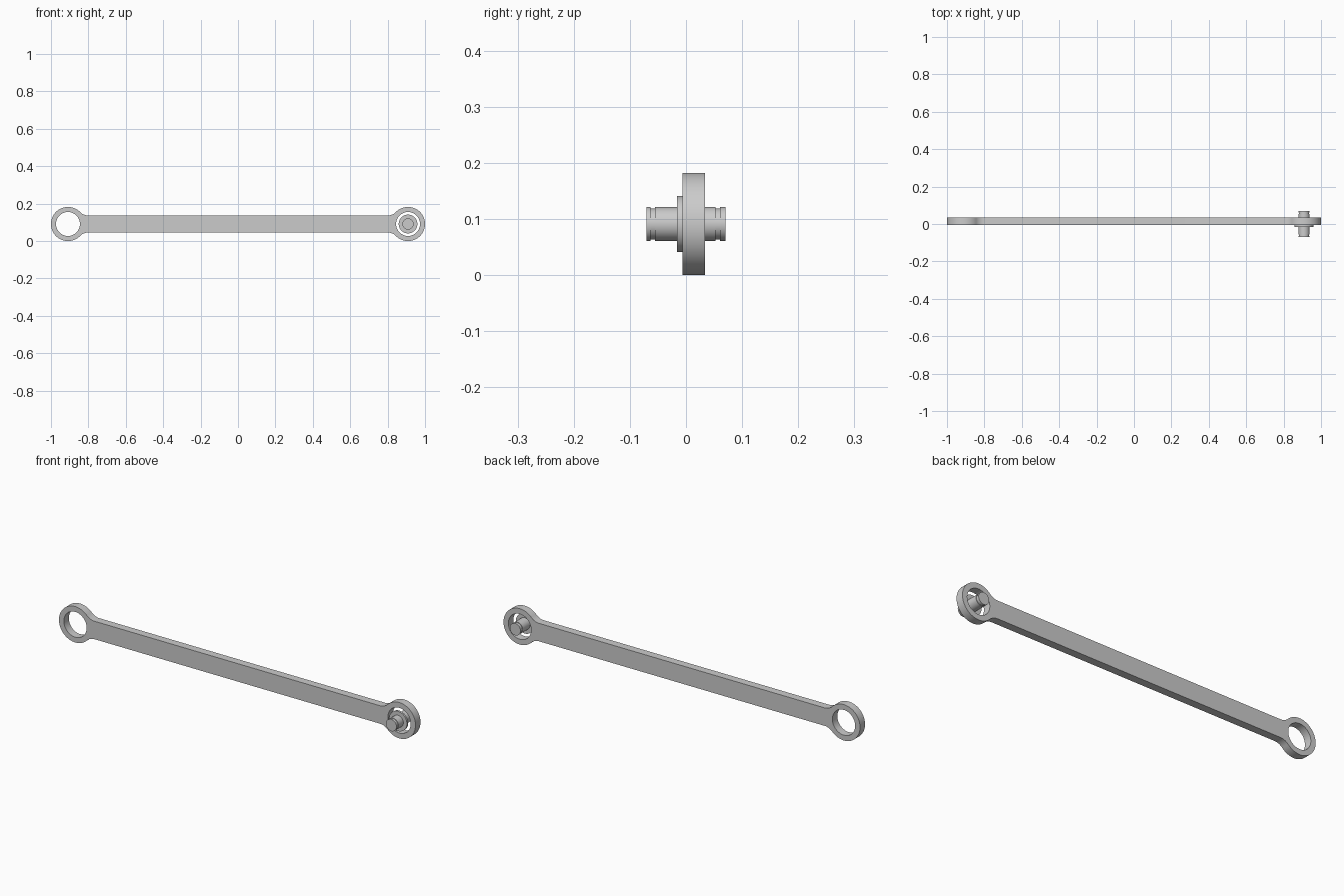
import bpy, bmesh
from math import sin, cos, pi, atan2, sqrt

if "Cube" in bpy.data.objects:
    bpy.data.objects.remove(bpy.data.objects["Cube"])

R, HOLE, HALF, FILLET = 0.091, 0.064, 0.0455, 0.062
CX, CZ = 1 - R, R
Y0, Y1 = -0.006, 0.034


def finish(bm, name):
    bmesh.ops.recalc_face_normals(bm, faces=bm.faces)
    mesh = bpy.data.meshes.new(name)
    bm.to_mesh(mesh)
    bm.free()
    ob = bpy.data.objects.new(name, mesh)
    bpy.context.collection.objects.link(ob)
    bpy.ops.object.select_all(action='DESELECT')
    ob.select_set(True)
    bpy.context.view_layer.objects.active = ob
    return ob


def arc(cx, cz, r, a0, a1, n):
    return [(cx + r * cos(a0 + (a1 - a0) * i / n),
             cz + r * sin(a0 + (a1 - a0) * i / n)) for i in range(n + 1)]


def lathe(name, profile, x, z, steps=64):
    """Revolve (radius, y) points around a y-parallel axis."""
    bm = bmesh.new()
    verts = [bm.verts.new((x + r, y, z)) for r, y in profile]
    edges = [bm.edges.new(p) for p in zip(verts, verts[1:])]
    bmesh.ops.spin(bm, geom=verts + edges, cent=(x, 0, z), axis=(0, 1, 0),
                   angle=2 * pi, steps=steps)
    bmesh.ops.remove_doubles(bm, verts=bm.verts, dist=1e-5)
    ob = finish(bm, name)
    bpy.ops.object.shade_smooth_by_angle()
    return ob


# Link plate: bar flowing through concave fillets into two eyes
fz = HALF + FILLET
dx = sqrt((R + FILLET) ** 2 - fz ** 2)
a = atan2(fz, -dx)
upper = arc(CX, 0, R, 0, a, 40) + arc(CX - dx, fz, FILLET, a - pi, -pi / 2, 12)[1:]
left = [(-x, z) for x, z in reversed(upper)]
outline = upper + left
outline += [(x, -z) for x, z in reversed(outline[1:-1])]

# Curve with the two bores as inner splines, extruded to thickness
curve = bpy.data.curves.new("link_plate", 'CURVE')
curve.dimensions = '2D'
curve.fill_mode = 'BOTH'
curve.extrude = (Y1 - Y0) / 2
bores = [arc(s * CX, 0, HOLE, 0, 2 * pi, 64)[:-1] for s in (-1, 1)]
for loop in [outline] + bores:
    sp = curve.splines.new('POLY')
    sp.points.add(len(loop) - 1)
    for p, (x, z) in zip(sp.points, loop):
        p.co = (x, z, 0, 1)
    sp.use_cyclic_u = True
plate = bpy.data.objects.new("link_plate", curve)
bpy.context.collection.objects.link(plate)
plate.rotation_euler = (pi / 2, 0, 0)
plate.location = (0, (Y0 + Y1) / 2, CZ)
bpy.ops.object.select_all(action='DESELECT')
plate.select_set(True)
bpy.context.view_layer.objects.active = plate
bpy.ops.object.convert(target='MESH')
plate = bpy.context.view_layer.objects.active
bm = bmesh.new()
bm.from_mesh(plate.data)
bmesh.ops.remove_doubles(bm, verts=bm.verts, dist=1e-5)
bmesh.ops.recalc_face_normals(bm, faces=bm.faces)
bm.to_mesh(plate.data)
bm.free()
bpy.ops.object.shade_smooth_by_angle()

# Pin with a collar and a retaining groove near each end
P, G, C, E = 0.030, 0.0275, 0.050, 0.0705
lathe("collared_pin", [
    (0, -E), (P, -E), (P, -0.063), (G, -0.063), (G, -0.055), (P, -0.055),
    (P, -0.016), (C, -0.016), (C, Y0), (P, Y0),
    (P, 0.053), (G, 0.053), (G, 0.061), (P, 0.061), (P, E), (0, E)], CX, CZ)
